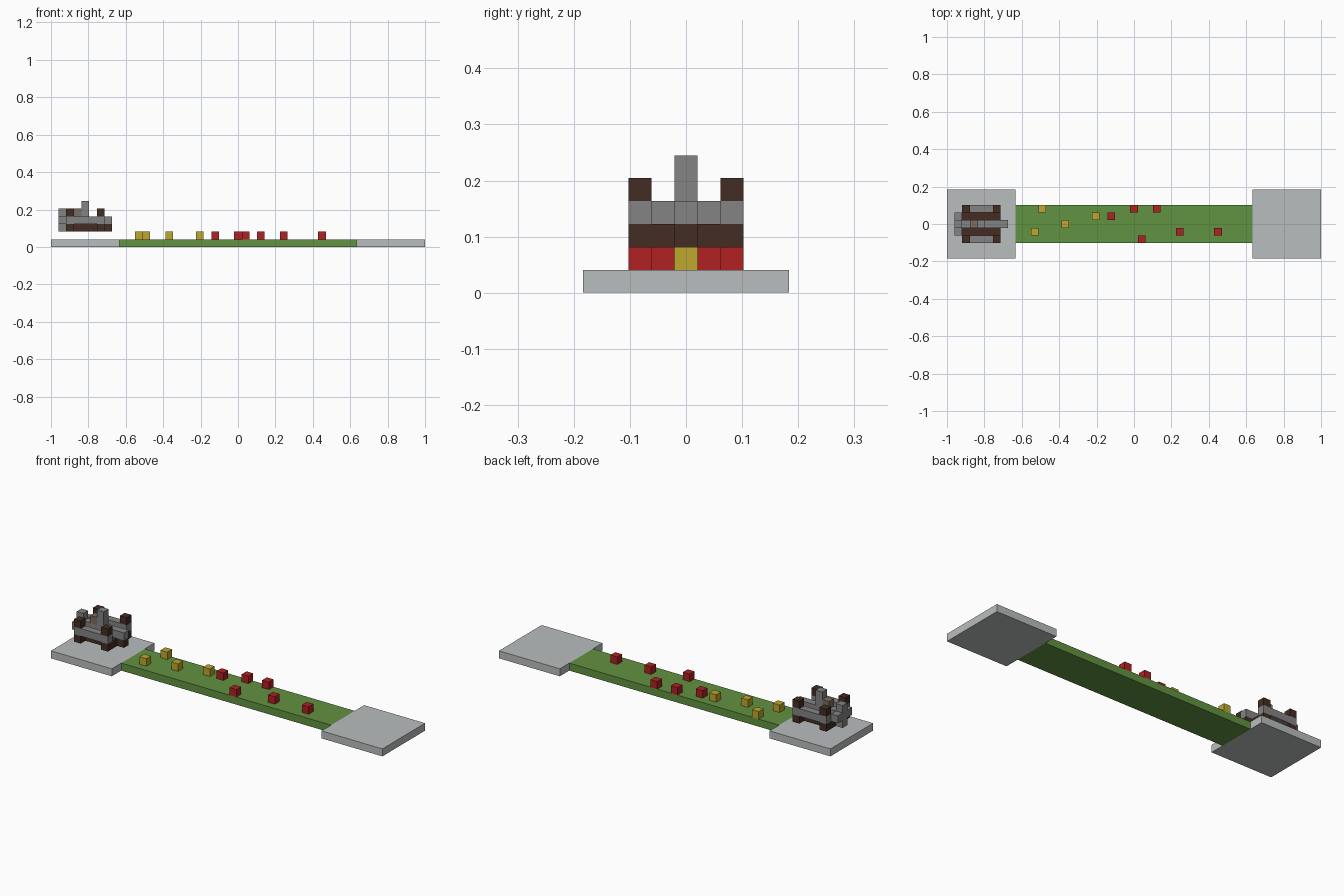
import bpy
import bmesh
from mathutils import Vector

U = 2 / 49  # edge of one block

if "Cube" in bpy.data.objects:
    bpy.data.objects.remove(bpy.data.objects["Cube"])


def material(name, *srgb):
    """Flat colour from 0-255 display values."""
    def lin(c):
        c /= 255
        return c / 12.92 if c < 0.04 else ((c + 0.055) / 1.055) ** 2.4
    colour = (*[lin(c) for c in srgb], 1)
    m = bpy.data.materials.new(name)
    m.use_nodes = True
    m.diffuse_color = colour
    bsdf = m.node_tree.nodes["Principled BSDF"]
    bsdf.inputs["Base Color"].default_value = colour
    bsdf.inputs["Roughness"].default_value = 0.9
    return m


stone = material("pale stone", 186, 190, 189)
grass = material("grass green", 97, 146, 65)
red = material("red", 177, 33, 35)
yellow = material("mustard yellow", 189, 168, 46)
brown = material("dark brown", 68, 45, 36)
grey = material("mid grey", 132, 132, 132)
tan = material("warm grey", 122, 110, 98)


def blocks(name, mat, boxes):
    """One object from boxes, each given by its first and last block cell."""
    bm = bmesh.new()
    for lo, hi in boxes:
        lo, hi = Vector(lo), Vector(hi)
        mid = (lo + hi) / 2 * U + Vector((0, 0, U / 2))
        size = (hi - lo + Vector((1, 1, 1))) * U
        for v in bmesh.ops.create_cube(bm, size=1)["verts"]:
            v.co = v.co * size + mid
    mesh = bpy.data.meshes.new(name)
    bm.to_mesh(mesh)
    bm.free()
    mesh.materials.append(mat)
    obj = bpy.data.objects.new(name, mesh)
    bpy.context.collection.objects.link(obj)


def cell(x, y, z):
    return (x, y, z), (x, y, z)


# Track and end platforms
blocks("grass_track", grass, [((-15, -2, 0), (15, 2, 0))])
blocks("start_platform", stone, [((-24, -4, 0), (-16, 4, 0))])
blocks("end_platform", stone, [((16, -4, 0), (24, 4, 0))])

# Loose cubes on the track
for x, y in [(-13, -1), (-12, 2), (-9, 0), (-5, 1)]:
    blocks("yellow_cube", yellow, [cell(x, y, 1)])
for x, y in [(-3, 1), (0, 2), (3, 2), (1, -2), (6, -1), (11, -1)]:
    blocks("red_cube", red, [cell(x, y, 1)])

# Hovering craft: deck, corner pods, rails and spine
blocks("craft_deck", brown, [((-22, -1, 2), (-18, 1, 2)), cell(-17, 0, 2)])
for x in (-22, -18):
    for y in (-2, 2):
        blocks("lower_pod", brown, [cell(x, y, 2)])
        blocks("upper_pod", brown, [cell(x, y, 4)])
for y in (-2, 2):
    blocks("side_rail", grey, [((-22, y, 3), (-18, y, 3))])
blocks("craft_spine", grey, [((-22, 0, 3), (-17, 0, 3))])

# Tail cross, seat and mast
blocks("tail", grey, [((-23, -1, 3), (-23, 1, 3)), cell(-23, 0, 2), cell(-23, 0, 4)])
blocks("seat", tan, [cell(-21, 0, 4)])
blocks("mast", grey, [((-20, 0, 4), (-20, 0, 5))])
